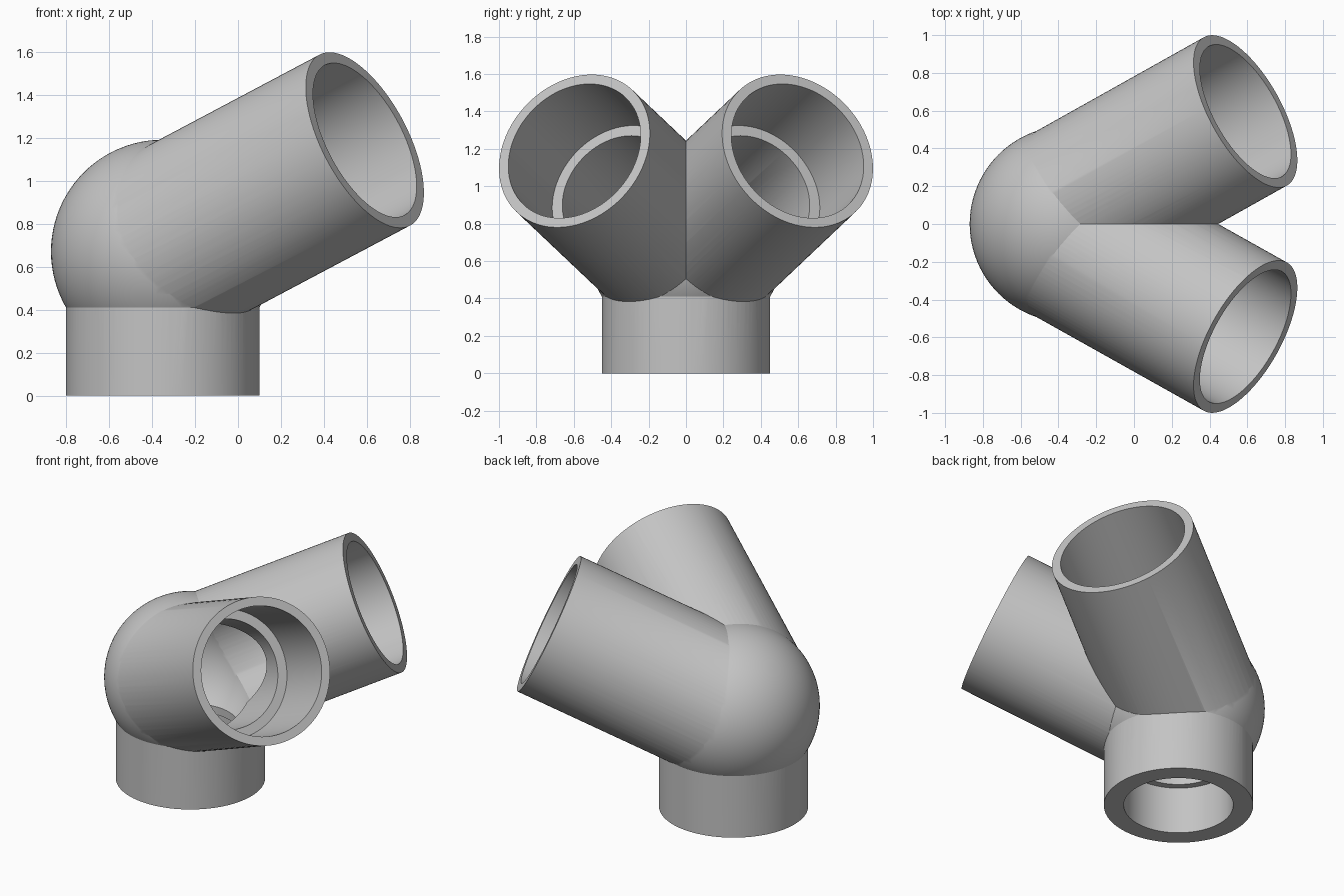
import bpy
import math
from mathutils import Vector

cube = bpy.data.objects.get("Cube")
if cube:
    bpy.data.objects.remove(cube, do_unlink=True)

# Key positions: ball centre, and start and direction of one branch
BALL = Vector((-0.35, 0, 0.67))
ROOT = Vector((-0.35, 0.07, 0.69))
AXIS = Vector((0.792, 0.4435, 0.42)).normalized()
LENGTH = 1.187
SOCKET = 0.53


def tube(name, start, end, radius):
    """Solid cylinder between two points."""
    span = end - start
    bpy.ops.mesh.primitive_cylinder_add(
        vertices=96, radius=radius, depth=span.length, location=(start + end) / 2,
        rotation=span.to_track_quat('Z', 'Y').to_euler())
    bpy.context.object.name = name
    return bpy.context.object


def ball(name, radius):
    bpy.ops.mesh.primitive_uv_sphere_add(
        segments=96, ring_count=48, radius=radius, location=BALL)
    bpy.context.object.name = name
    return bpy.context.object


def branch(name, side, begin, finish, radius):
    """Cylinder along a branch axis; side +1 or -1 mirrors it across y."""
    flip = Vector((1, side, 1))
    return tube(name, (ROOT + AXIS * begin) * flip, (ROOT + AXIS * finish) * flip, radius)


def base(name, bottom, top, radius):
    return tube(name, Vector((BALL.x, 0, bottom)), Vector((BALL.x, 0, top)), radius)


# Outer shell: ball, base pipe and two branches
fitting = ball("pipe_fitting", 0.52)
shells = [base("base_pipe", 0, BALL.z, 0.45)]
shells += [branch("branch_pipe", s, 0, LENGTH, 0.45) for s in (1, -1)]

# Hollow: ball cavity, stepped base bore and stepped branch bores
cutters = [ball("cavity", 0.42),
           base("base_socket", -0.1, 0.31, 0.33),
           base("base_bore", 0.2, BALL.z, 0.285)]
for s in (1, -1):
    cutters.append(branch("branch_socket", s, LENGTH - SOCKET, LENGTH + 0.1, 0.395))
    cutters.append(branch("branch_bore", s, 0, LENGTH - 0.3, 0.335))

# Join the shells, then cut the hollow
bpy.context.view_layer.objects.active = fitting
for helpers, operation in ((shells, 'UNION'), (cutters, 'DIFFERENCE')):
    for helper in helpers:
        helper.hide_render = True
        mod = fitting.modifiers.new(helper.name, 'BOOLEAN')
        mod.operation = operation
        mod.solver = 'EXACT'
        mod.object = helper
        bpy.ops.object.modifier_apply(modifier=mod.name)
for helper in shells + cutters:
    bpy.data.objects.remove(helper, do_unlink=True)

# Single grey plastic
grey = bpy.data.materials.new("grey_plastic")
grey.use_nodes = True
colour = (0.55, 0.55, 0.55, 1)
grey.diffuse_color = colour
grey.node_tree.nodes["Principled BSDF"].inputs["Base Color"].default_value = colour
fitting.data.materials.clear()
fitting.data.materials.append(grey)

bpy.ops.object.select_all(action='DESELECT')
fitting.select_set(True)
bpy.context.view_layer.objects.active = fitting
bpy.ops.object.shade_smooth_by_angle(angle=math.radians(25))
